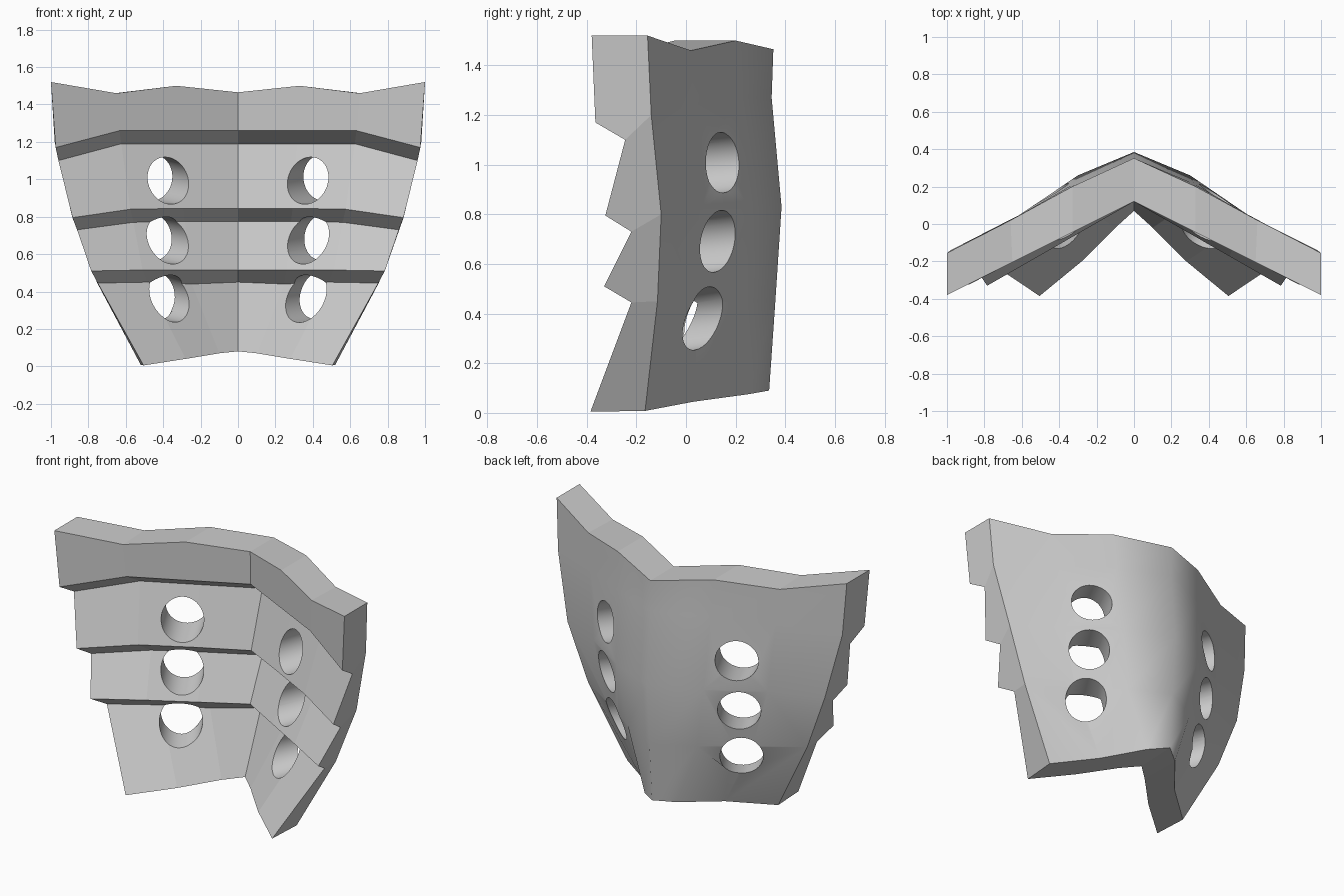
import bpy, bmesh, math
from mathutils import Vector

if "Cube" in bpy.data.objects:
    bpy.data.objects.remove(bpy.data.objects["Cube"])

T = (0, .33, .65, 1)


def row(zs, yc, yo, xo):
    # half row from centre to outer edge with evenly falling depth
    return [(xo * t, yc + (yo - yc) * t, z) for t, z in zip(T, zs)]


# Front skin: wall panels broken by three sloping ledges
front = [
    row((1.465, 1.5, 1.46, 1.52), .12, -.38, 1.0),
    row((1.26, 1.26, 1.26, 1.17), .125, -.365, .975),
    row((1.19, 1.19, 1.19, 1.10), .24, -.245, .96),
    row((.845, .845, .84, .795), .13, -.325, .885),
    row((.775, .775, .77, .73), .24, -.22, .86),
    row((.515, .515, .515, .51), .12, -.33, .785),
    row((.45, .44, .45, .445), .225, -.22, .75),
    [(0, .07, .08), (.1, -.02, .07), (.28, -.2, .04), (.505, -.385, .005)],
]
# Back skin: smooth swelling ridge
back = [
    [(0, .352, 1.465), (.33, .2, 1.5), (.66, .02, 1.46), (1, -.155, 1.52)],
    [(0, .345, 1.27), (.32, .215, 1.27), (.64, .03, 1.24), (.98, -.14, 1.2)],
    [(0, .385, .83), (.3, .26, .83), (.6, .055, .82), (.887, -.1, .8)],
    [(0, .36, .45), (.24, .23, .45), (.5, .05, .45), (.755, -.115, .45)],
    [(0, .335, .09), (.11, .25, .075), (.29, .03, .045), (.52, -.165, .008)],
]

bm = bmesh.new()


def skin(rows):
    return [[bm.verts.new((s * x, y, z)) for s, x, y, z in
             [(-1, *p) for p in reversed(r[1:])] + [(1, *p) for p in r]] for r in rows]


def bridge(a, b, smooth=False):
    for i in range(len(a) - 1):
        bm.faces.new((a[i], a[i + 1], b[i + 1], b[i])).smooth = smooth


f, b = skin(front), skin(back)
for i in range(7):
    bridge(f[i], f[i + 1])
for i in range(4):
    bridge(b[i], b[i + 1], True)
bridge(f[0], b[0])
bridge(f[7], b[4])

# Stepped side walls
for e in (0, -1):
    for fi, bi in (((0, 1, 2), (1, 0)), ((2, 3, 4), (2, 1)), ((4, 5, 6), (3, 2)), ((6, 7), (4, 3))):
        bm.faces.new([f[i][e] for i in fi] + [b[i][e] for i in bi])
bmesh.ops.recalc_face_normals(bm, faces=bm.faces)
mesh = bpy.data.meshes.new("stepped_plate")
bm.to_mesh(mesh)
bm.free()
plate = bpy.data.objects.new("stepped_plate", mesh)
bpy.context.collection.objects.link(plate)

# Three round holes through each wing
cutters = []
for pos, d in (((.4, .04, .998), (.44, .89, .09)), ((.4, .03, .68), (.5, .87, .1)),
               ((.39, .0, .372), (.52, .85, .12))):
    for s in (-1, 1):
        axis = Vector((s * d[0], d[1], d[2]))
        bpy.ops.mesh.primitive_cylinder_add(vertices=48, radius=.122, depth=.9,
                                            location=(s * pos[0], pos[1], pos[2]),
                                            rotation=axis.to_track_quat('Z', 'Y').to_euler())
        c = bpy.context.object
        c.name = "hole_cutter"
        c.hide_render = True
        for p in c.data.polygons:
            p.use_smooth = True
        cutters.append(c)
        m = plate.modifiers.new("hole", 'BOOLEAN')
        m.operation, m.solver, m.object = 'DIFFERENCE', 'EXACT', c

bpy.ops.object.select_all(action='DESELECT')
bpy.context.view_layer.objects.active = plate
plate.select_set(True)
for m in list(plate.modifiers):
    bpy.ops.object.modifier_apply(modifier=m.name)
for c in cutters:
    bpy.data.objects.remove(c)

# Keep rims crisp while the back and hole walls stay smooth
bm = bmesh.new()
bm.from_mesh(plate.data)
for e in bm.edges:
    mixed = len({g.smooth for g in e.link_faces}) > 1
    ridge = all(abs(v.co.x) < .001 for v in e.verts)
    if mixed or (e.calc_face_angle(0) > math.radians(50) and not ridge):
        e.smooth = False
bm.to_mesh(plate.data)
bm.free()
